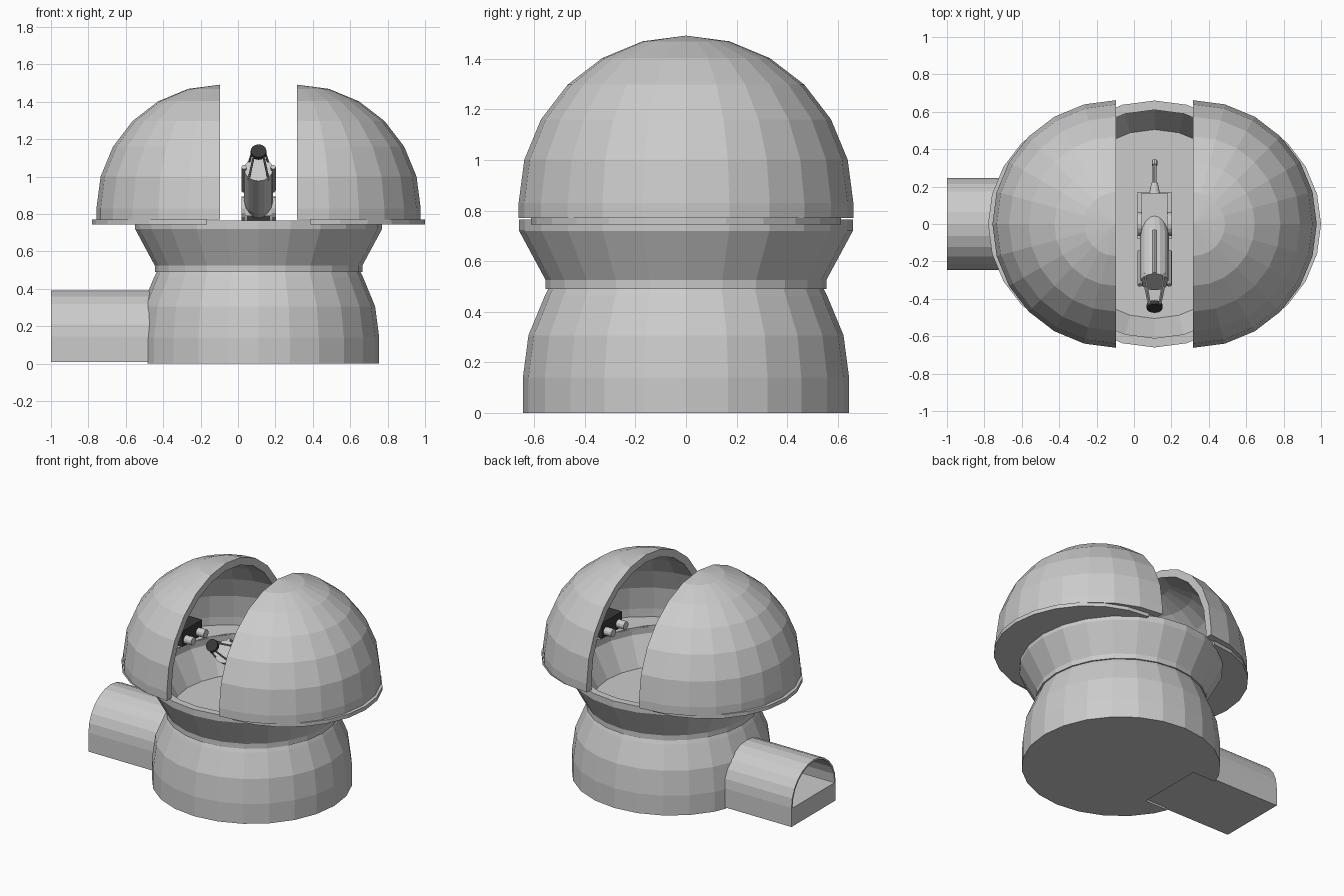
import bpy, bmesh
from math import sin, cos, radians, pi, sqrt
from mathutils import Vector

if "Cube" in bpy.data.objects:
    bpy.data.objects.remove(bpy.data.objects["Cube"])

CX = 0.11  # axis of the building

dark = bpy.data.materials.new("dark")
dark.diffuse_color = (0.04, 0.04, 0.04, 1)
dark.use_nodes = True
dark.node_tree.nodes["Principled BSDF"].inputs["Base Color"].default_value = dark.diffuse_color


def finish(bm, name, mat=None):
    bmesh.ops.remove_doubles(bm, verts=bm.verts, dist=1e-5)
    bmesh.ops.recalc_face_normals(bm, faces=bm.faces)
    me = bpy.data.meshes.new(name)
    bm.to_mesh(me)
    bm.free()
    ob = bpy.data.objects.new(name, me)
    bpy.context.collection.objects.link(ob)
    if mat:
        me.materials.append(mat)
    return ob


def lathe(name, prof, x, a0=0, a1=360, step=15):
    """Sweep a closed (r, z) profile about a vertical axis."""
    bm = bmesh.new()
    rings = [[bm.verts.new((x + r * cos(radians(a)), r * sin(radians(a)), z)) for r, z in prof]
             for a in range(a0, a1 + 1, step)]
    n = len(prof)
    for p, q in zip(rings, rings[1:]):
        for i in range(n):
            j = (i + 1) % n
            if prof[i][0] > 0 or prof[j][0] > 0:
                bm.faces.new((p[i], p[j], q[j], q[i]))
    if a1 - a0 < 360:
        bm.faces.new(rings[0])
        bm.faces.new(rings[-1])
    return finish(bm, name)


def prism(name, pts, x0, x1):
    """Extrude a (y, z) outline along x."""
    bm = bmesh.new()
    f = bm.faces.new([bm.verts.new((x0, y, z)) for y, z in pts])
    g = bmesh.ops.extrude_face_region(bm, geom=[f])["geom"]
    bmesh.ops.translate(bm, verts=[v for v in g if isinstance(v, bmesh.types.BMVert)], vec=(x1 - x0, 0, 0))
    return finish(bm, name)


def rod(name, a, b, r1, r2=None, seg=16, mat=None):
    """Cylinder or cone between two points."""
    a, b = Vector(a), Vector(b)
    bm = bmesh.new()
    bmesh.ops.create_cone(bm, cap_ends=True, segments=seg, radius1=r1,
                          radius2=r1 if r2 is None else r2, depth=(b - a).length)
    bm.transform((b - a).to_track_quat('Z', 'Y').to_matrix().to_4x4())
    bmesh.ops.translate(bm, verts=bm.verts, vec=(a + b) / 2)
    return finish(bm, name, mat)


def box(name, lo, hi, mat=None):
    lo, hi = Vector(lo), Vector(hi)
    bm = bmesh.new()
    bmesh.ops.create_cube(bm, size=1)
    bmesh.ops.scale(bm, verts=bm.verts, vec=hi - lo)
    bmesh.ops.translate(bm, verts=bm.verts, vec=(lo + hi) / 2)
    return finish(bm, name, mat)


def arc(r, zc, angles):
    return [(r * cos(radians(a)), zc + r * sin(radians(a))) for a in angles]


# Lower building: truncated sphere shell with a doorway into the tunnel
base = lathe("base_building", [(0, 0), (.645, 0)] + arc(.645, .14, (0, 15, 30)) + [(.545, .49), (.49, .49)]
             + arc(.59, .14, (30, 15, 0)) + [(0, .14)], CX)


def arch(r, z0):
    return [(-r, z0)] + [(-r * cos(radians(a)), .145 + r * sin(radians(a))) for a in range(0, 181, 15)] + [(r, z0)]


cutter = prism("doorway_cutter", arch(.24, -.1), -1.2, -.3)
cutter.hide_render = True
cutter.hide_viewport = True
m = base.modifiers.new("doorway", 'BOOLEAN')
m.object = cutter
m.operation = 'DIFFERENCE'
m.solver = 'EXACT'

# Entrance tunnel: solid floor and thin arched roof
prism("tunnel_floor", [(-.235, .01), (.235, .01), (.235, .14), (-.235, .14)], -1, -.3)
prism("tunnel_arch", arch(.247, .01) + arch(.235, .01)[::-1], -1, -.46)

# Flared collar with the room floor inside
lathe("collar", [(0, .49), (.555, .49), (.555, .525), (.66, .72), (.66, .765), (.61, .765),
                 (.61, .72), (.505, .53), (0, .53)], CX)

# Two sliding half domes, each with its overhang plate and equipment box
shell = ([(.662, .77)] + arc(.662, .83, range(0, 90, 15)) + [(0, 1.492), (0, 1.44)]
         + arc(.61, .83, range(75, -1, -15)) + [(.61, .77)])
for side, s in (("left", -1), ("right", 1)):
    a0 = 90 if s < 0 else -90
    lathe(side + "_half_dome", shell, CX + s * .205, a0, a0 + 180)

    # Crescent plate closing the overhang
    bm = bmesh.new()
    rows = []
    for k in range(13):
        a = radians(-90 + 15 * k)
        y_in = .54 * sin(a)
        ox, oy = CX + s * (.277 + .613 * cos(a)), .613 * sin(a)
        ix = CX + s * sqrt(.61 ** 2 - y_in ** 2)
        rows.append([bm.verts.new(p) for p in ((ox, oy, .745), (ox, oy, .772), (ix, y_in, .772), (ix, y_in, .745))])
    for p, q in zip(rows, rows[1:]):
        for i in range(4):
            bm.faces.new((p[i], p[(i + 1) % 4], q[(i + 1) % 4], q[i]))
    bm.faces.new(rows[0])
    bm.faces.new(rows[-1])
    finish(bm, side + "_overhang_plate")

    # Equipment box on a wall arm
    xs = sorted((CX + s * .47, CX + s * .57))
    box(side + "_equipment_box", (xs[0], -.11, .87), (xs[1], .11, .98), dark)
    rod(side + "_box_arm", (CX + s * .57, 0, .92), (CX + s * .82, 0, .92), .025, seg=8)
    for i, y in enumerate((-.07, .07)):
        rod(f"{side}_box_tube_{i}", (CX + s * .47, y, .91), (CX + s * .41, y, .91), .028, seg=12)

# Telescope, tilted up toward the front
C = Vector((CX, -.31, 1.04))            # centre of the open end
D = Vector((0, -.82, .57)).normalized()  # pointing direction
UP = Vector((0, .57, .82)).normalized()
X = Vector((1, 0, 0))
rod("telescope_barrel", C, C - D * .30, .077)
rod("telescope_taper", C - D * .30, C - D * .64, .077, .018)
rod("telescope_tail", C - D * .64, C - D * .77, .01, seg=8)
rod("telescope_tail_tip", C - D * .76, C - D * .79, .015, seg=8)
rod("telescope_rib", C - D * .28 + UP * .08, C + UP * .08, .011, seg=8)
tip = C + D * .16
rod("secondary_mirror", tip - D * .012, tip + D * .012, .042, mat=dark)
for i in range(4):
    a = pi / 4 + i * pi / 2
    e = X * cos(a) + UP * sin(a)
    rod(f"mirror_strut_{i}", C - D * .02 + e * .075, tip + e * .036, .006, seg=6)
for i, s in enumerate((-1, 1)):
    rod(f"side_tube_{i}", C - D * .20 + X * s * .078, C + D * .02 + X * s * .078, .014, seg=8)
    rod(f"pivot_disc_{i}", (CX + s * .07, 0, .83), (CX + s * .092, 0, .83), .065)

# Telescope mount
box("mount_block", (CX - .07, -.06, .79), (CX + .07, .165, .87))
box("mount_pedestal", (CX - .065, -.05, .53), (CX + .065, .15, .80), dark)
box("mount_foot", (CX - .09, -.08, .53), (CX + .09, .17, .56))
